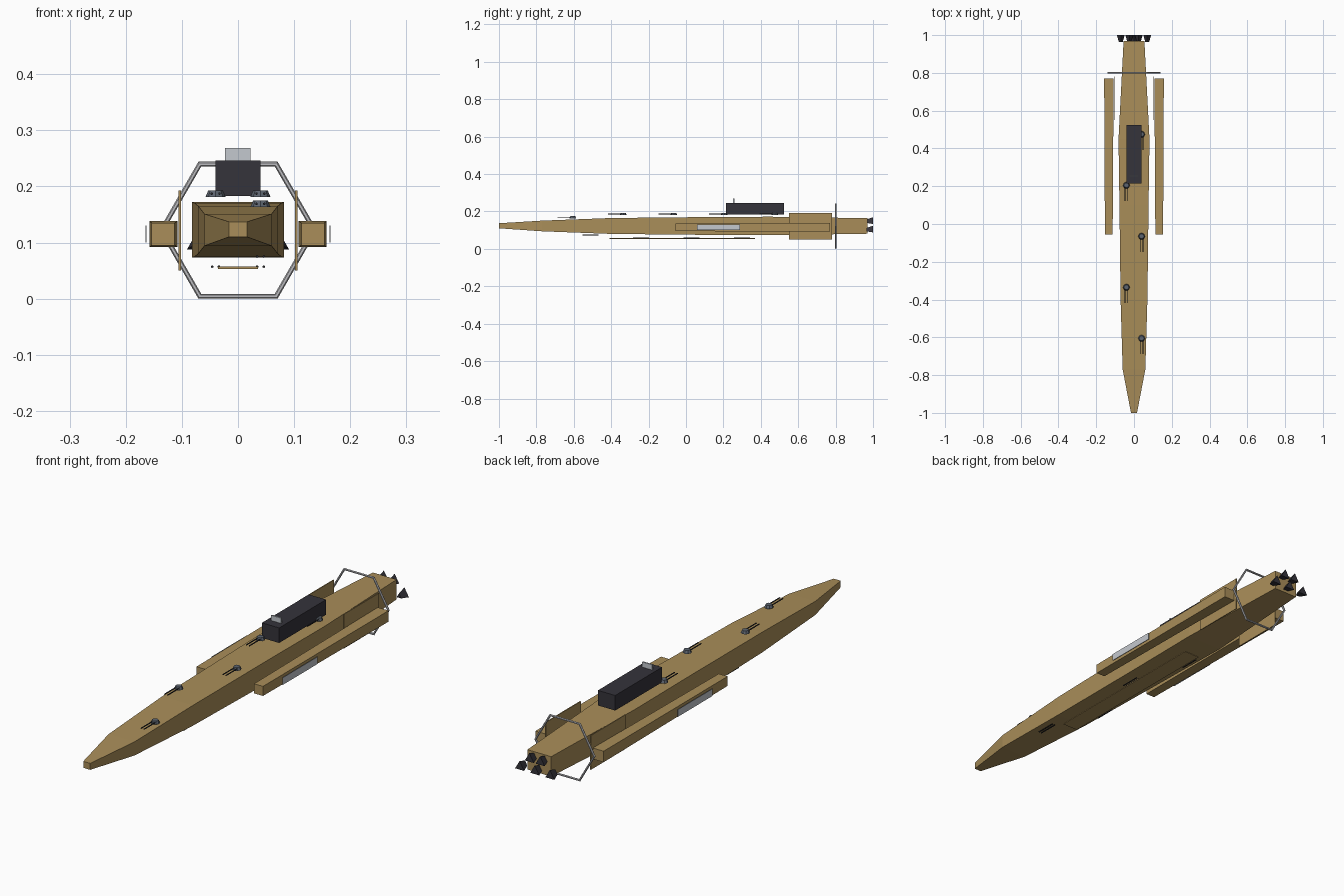
import bpy, bmesh, math
from mathutils import Matrix, Vector

cube = bpy.data.objects.get("Cube")
if cube:
    bpy.data.objects.remove(cube, do_unlink=True)


def material(name, rgb):
    m = bpy.data.materials.new(name)
    m.use_nodes = True
    m.diffuse_color = (*rgb, 1)
    m.node_tree.nodes["Principled BSDF"].inputs["Base Color"].default_value = (*rgb, 1)
    return m


TAN = material("tan_hull", (0.40, 0.27, 0.10))
DARK = material("dark_housing", (0.035, 0.033, 0.043))
STEEL = material("blue_grey_steel", (0.11, 0.13, 0.16))
LIGHT = material("light_panel", (0.55, 0.58, 0.62))
RING = material("ring_grey", (0.50, 0.50, 0.52))
BLACK = material("black_metal", (0.02, 0.02, 0.024))


def finish(name, bm, mat):
    bmesh.ops.recalc_face_normals(bm, faces=bm.faces)
    me = bpy.data.meshes.new(name)
    bm.to_mesh(me)
    bm.free()
    me.materials.append(mat)
    ob = bpy.data.objects.new(name, me)
    bpy.context.collection.objects.link(ob)
    return ob


def box(name, x, y, z, mat):
    """Box from (min, max) pairs."""
    bm = bmesh.new()
    pairs = (x, y, z)
    size = [b - a for a, b in pairs]
    mid = Vector([(a + b) / 2 for a, b in pairs])
    bmesh.ops.create_cube(bm, size=1, matrix=Matrix.Translation(mid) @ Matrix.Diagonal((*size, 1)))
    return finish(name, bm, mat)


def loft(name, stations, mat):
    """Skin rectangles given as (y, x_min, x_max, z_min, z_max)."""
    bm = bmesh.new()
    rings = [[bm.verts.new(p) for p in ((a, y, c), (b, y, c), (b, y, d), (a, y, d))]
             for y, a, b, c, d in stations]
    for r, s in zip(rings, rings[1:]):
        for i in range(4):
            j = (i + 1) % 4
            bm.faces.new((r[i], r[j], s[j], s[i]))
    bm.faces.new(rings[0])
    bm.faces.new(rings[-1])
    return finish(name, bm, mat)


def cone(name, loc, r1, r2, depth, sides, mat, along_y=False):
    """Tapered prism; along_y puts the r1 end at the back."""
    bm = bmesh.new()
    turn = Matrix.Rotation(math.pi / 2, 4, 'X') if along_y else Matrix()
    bmesh.ops.create_cone(bm, cap_ends=True, segments=sides, radius1=r1, radius2=r2,
                          depth=depth, matrix=Matrix.Translation(loc) @ turn)
    return finish(name, bm, mat)


# Main hull
hull = [(-1.0, 0.016, 0.110, 0.137), (-0.77, 0.060, 0.094, 0.151),
        (-0.4, 0.071, 0.080, 0.165), (0.1, 0.077, 0.075, 0.170),
        (0.45, 0.082, 0.073, 0.172), (0.97, 0.055, 0.081, 0.164)]
loft("hull", [(y, -w, w, lo, hi) for y, w, lo, hi in hull], TAN)

# Side pods, light strips and upright armour plates
for side, s in (("left", 1), ("right", -1)):
    pod = []
    for y, a, b, c, d in ((-0.055, 0.113, 0.154, 0.095, 0.135), (0.77, 0.108, 0.158, 0.092, 0.138)):
        pod.append((y, *sorted((s * a, s * b)), c, d))
    loft(side + "_pod", pod, TAN)
    box(side + "_pod_strip", sorted((s * 0.163, s * 0.165)), (0.06, 0.29), (0.10, 0.13), LIGHT)
    box(side + "_armour_plate", sorted((s * 0.102, s * 0.106)), (0.55, 0.78), (0.05, 0.193), TAN)

# Hexagonal ring around the stern
bm = bmesh.new()
loops = []
for i in range(6):
    a = i * math.pi / 3
    loop = []
    for k in range(6):
        t = k * math.pi / 3
        r = 0.136 + 0.005 * math.cos(t)
        loop.append(bm.verts.new((r * math.cos(a), 0.80 + 0.005 * math.sin(t), 0.122 + r * math.sin(a))))
    loops.append(loop)
for i in range(6):
    p, q = loops[i], loops[(i + 1) % 6]
    for k in range(6):
        m = (k + 1) % 6
        bm.faces.new((p[k], p[m], q[m], q[k]))
finish("stern_ring", bm, RING)

# Bridge housing and its window plate
box("bridge_housing", (-0.04, 0.04), (0.215, 0.525), (0.183, 0.246), DARK)
box("bridge_window", (-0.023, 0.022), (0.252, 0.258), (0.246, 0.268), LIGHT)

# Keel plate
box("keel_plate", (-0.036, 0.036), (-0.41, 0.37), (0.053, 0.057), TAN)


def barrels(name, x, y, z, gap):
    for n, s in (("left", 1), ("right", -1)):
        cone(f"{name}_{n}_barrel", (x + s * gap, y - 0.04, z), 0.0025, 0.0025, 0.085, 6, BLACK, True)


# Deck turrets, alternating sides
for i in range(5):
    x = 0.04 if i % 2 == 0 else -0.04
    y = -0.605 + 0.27 * i
    z = 0.169 if i == 0 else 0.187
    cone(f"deck_turret_{i + 1}", (x, y, z), 0.018, 0.013, 0.012, 8, STEEL)
    barrels(f"deck_turret_{i + 1}", x, y, z, 0.007)

# Belly guns
for i in range(4):
    x = 0.04 if i % 2 == 0 else -0.04
    barrels(f"belly_gun_{i + 1}", x, -0.47 + 0.27 * i, 0.075 if i == 0 else 0.057, 0.006)

# Triangular engine nozzles: three below, two above
for i, (x, z) in enumerate(((-0.07, 0.10), (0, 0.10), (0.07, 0.10), (-0.025, 0.145), (0.025, 0.145))):
    cone(f"engine_nozzle_{i + 1}", (x, 0.982, z), 0.024, 0.012, 0.036, 3, DARK, True)
